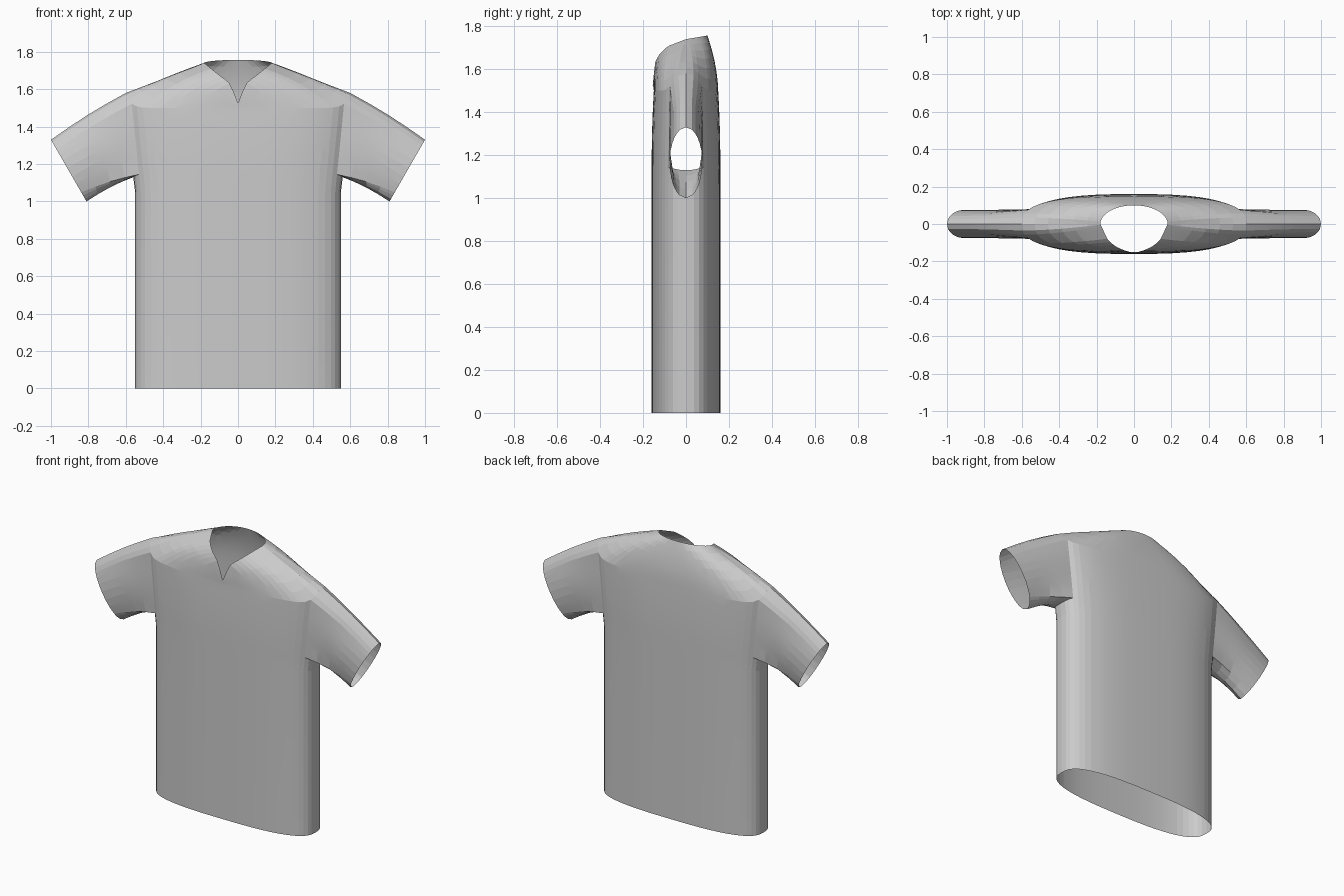
import bpy, bmesh
from math import sin, cos, pi, atan2, radians
from mathutils import Vector

if "Cube" in bpy.data.objects:
    bpy.data.objects.remove(bpy.data.objects["Cube"], do_unlink=True)

COLS = 48          # columns around the body
ARM = 3            # armhole reaches this many columns each side of the seam
ARM_ROWS = 7       # rows up the armhole
YOKE_ROWS = 6      # rows from armhole top to collar
SLEEVE_STEPS = 4


def lerp(a, b, t):
    return a + (b - a) * t


def interp(table, x):
    for (x0, y0), (x1, y1) in zip(table, table[1:]):
        if x <= x1:
            return lerp(y0, y1, (x - x0) / (x1 - x0))
    return table[-1][1]


def rounded(v):
    return abs(v) ** (2 / 2.8) * (1 if v >= 0 else -1)


def body_point(a, z, width, depth):
    return Vector((width * rounded(cos(a)), depth * rounded(sin(a)), z))


# Armhole top and bottom edges, arched at the side seams
def yoke_z(a):
    return 1.5 + 0.08 * abs(cos(a)) ** 16


def underarm_z(a):
    return 1.15 - 0.02 * abs(cos(a)) ** 16


# Collar: round at the back, V notch at the front
NOTCH_Z = [(0, 1.525), (0.02, 1.58), (0.05, 1.64), (0.1, 1.675), (0.18, 1.74)]
NOTCH_Y = [(0, -0.155), (0.05, -0.142), (0.1, -0.12), (0.14, -0.085), (0.18, 0)]


def collar_point(a):
    x = 0.18 * cos(a)
    if sin(a) >= 0:
        return Vector((x, 0.1 * sin(a), 1.74 + 0.017 * sin(a)))
    return Vector((x, interp(NOTCH_Y, abs(x)), interp(NOTCH_Z, abs(x))))


def yoke_point(a, t):
    low = body_point(a, yoke_z(a), 0.6, 0.15)
    top = collar_point(a)
    p = low.lerp(top, t)
    p.y = lerp(low.y, top.y, t ** 1.7)
    p.z += 0.025 * sin(pi * t) * abs(sin(2 * a))
    return p


bm = bmesh.new()
angles = [2 * pi * i / COLS for i in range(COLS)]
rows = []


def add_row(func):
    rows.append([bm.verts.new(func(a)) for a in angles])


# Straight body
add_row(lambda a: body_point(a, 0, 0.55, 0.16))
add_row(lambda a: body_point(a, 1.05, 0.55, 0.16))
arm_start = len(rows)

# Chest beside the armholes
for r in range(ARM_ROWS + 1):
    t = r / ARM_ROWS
    add_row(lambda a: body_point(a, lerp(underarm_z(a), yoke_z(a), t),
                                 lerp(0.56, 0.6, t), lerp(0.16, 0.15, t * t)))
arm_end = len(rows) - 1

# Shoulders up to the collar
for r in range(1, YOKE_ROWS + 1):
    add_row(lambda a: yoke_point(a, r / YOKE_ROWS))


def in_armhole(r, c):
    near = min((c - s) % COLS for s in (-ARM, COLS // 2 - ARM))
    return arm_start <= r < arm_end and near < 2 * ARM


for r in range(len(rows) - 1):
    for c in range(COLS):
        if not in_armhole(r, c):
            d = (c + 1) % COLS
            bm.faces.new((rows[r][c], rows[r][d], rows[r + 1][d], rows[r + 1][c]))


# Sleeves lofted from each armhole edge to an oval cuff
def sleeve(side):
    mid = 0 if side > 0 else COLS // 2
    lo, hi = mid - ARM, mid + ARM
    path = [(arm_start, c) for c in range(lo, hi)]
    path += [(r, hi) for r in range(arm_start, arm_end)]
    path += [(arm_end, c) for c in range(hi, lo, -1)]
    path += [(r, lo) for r in range(arm_end, arm_start, -1)]
    start = [rows[r][c % COLS] for r, c in path]
    cuff = []
    for v in start:
        a = atan2(v.co.y / 0.08, (v.co.z - 1.345) / 0.2)
        cuff.append(Vector((side * (0.905 + 0.095 * cos(a)), 0.076 * sin(a),
                            1.165 + 0.165 * cos(a))))
    origin = [v.co.copy() for v in start]
    prev = start
    for k in range(1, SLEEVE_STEPS + 1):
        t = k / SLEEVE_STEPS
        ring = []
        for p, q in zip(origin, cuff):
            co = p.lerp(q, t)
            co.y = lerp(p.y, q.y, min(1, 1.8 * t))
            co.z += 0.01 * sin(pi * t)
            ring.append(bm.verts.new(co))
        for i in range(len(ring)):
            j = (i + 1) % len(ring)
            bm.faces.new((prev[i], prev[j], ring[j], ring[i]))
        prev = ring


for side in (1, -1):
    sleeve(side)
bmesh.ops.recalc_face_normals(bm, faces=bm.faces)

mesh = bpy.data.meshes.new("shirt")
bm.to_mesh(mesh)
bm.free()
shirt = bpy.data.objects.new("shirt", mesh)
bpy.context.collection.objects.link(shirt)

# Plain grey cloth
cloth = bpy.data.materials.new("grey_cloth")
cloth.use_nodes = True
grey = (0.6, 0.6, 0.6, 1)
cloth.diffuse_color = grey
cloth.node_tree.nodes["Principled BSDF"].inputs["Base Color"].default_value = grey
mesh.materials.append(cloth)

# Soften only the finest facets
bpy.context.view_layer.objects.active = shirt
shirt.select_set(True)
bpy.ops.object.shade_smooth_by_angle(angle=radians(5))
